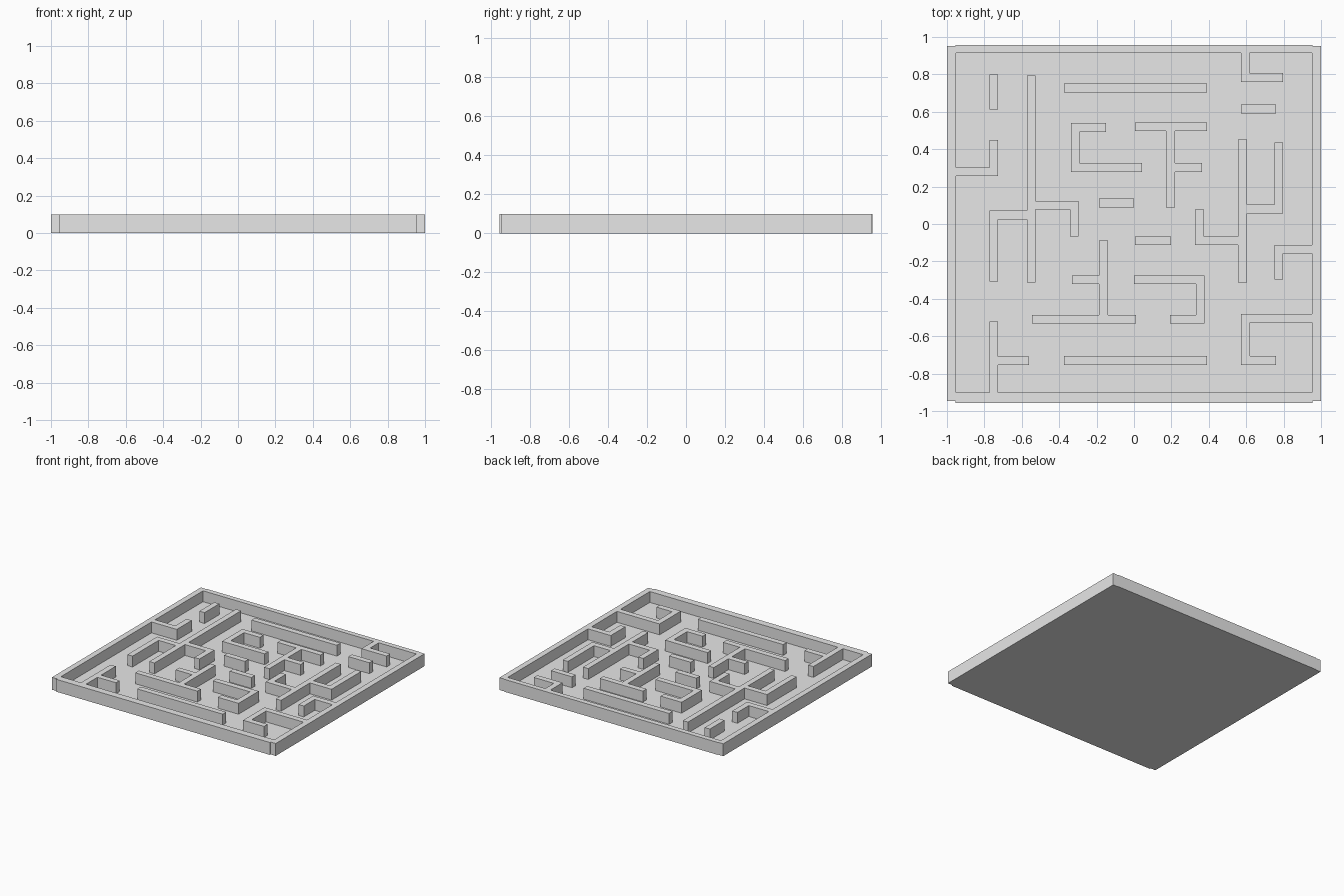
import bpy
import bmesh

cube = bpy.data.objects.get("Cube")
if cube:
    bpy.data.objects.remove(cube, do_unlink=True)

HALF = 0.023      # half the thickness of an inner wall
TOP = 0.1         # height of all walls
FLOOR = 0.012     # floor thickness

grey = bpy.data.materials.new("light grey")
grey.use_nodes = True
colour = (0.8, 0.8, 0.8, 1.0)
grey.diffuse_color = colour
grey.node_tree.nodes["Principled BSDF"].inputs["Base Color"].default_value = colour


def path_rects(path):
    """Turn an axis-aligned centre line into one rectangle per segment."""
    rects = []
    for (ax, ay), (bx, by) in zip(path, path[1:]):
        rects.append((min(ax, bx) - HALF, max(ax, bx) + HALF,
                      min(ay, by) - HALF, max(ay, by) + HALF))
    return rects


def solid(name, rects, bottom, top):
    """Merge overlapping rectangles into one outline and extrude it upward."""
    xs = sorted({round(x, 4) for r in rects for x in r[:2]})
    ys = sorted({round(y, 4) for r in rects for y in r[2:]})
    bm = bmesh.new()
    verts = {}

    def corner(x, y):
        if (x, y) not in verts:
            verts[x, y] = bm.verts.new((x, y, bottom))
        return verts[x, y]

    for xa, xb in zip(xs, xs[1:]):
        for ya, yb in zip(ys, ys[1:]):
            mx, my = (xa + xb) / 2, (ya + yb) / 2
            if any(r[0] < mx < r[1] and r[2] < my < r[3] for r in rects):
                bm.faces.new([corner(xa, ya), corner(xb, ya),
                              corner(xb, yb), corner(xa, yb)])
    raised = bmesh.ops.extrude_face_region(bm, geom=bm.faces[:],
                                           use_keep_orig=True)["geom"]
    for v in raised:
        if isinstance(v, bmesh.types.BMVert):
            v.co.z = top
    bmesh.ops.recalc_face_normals(bm, faces=bm.faces[:])
    bmesh.ops.dissolve_limit(bm, angle_limit=0.01, verts=bm.verts[:],
                             edges=bm.edges[:])
    bmesh.ops.recalc_face_normals(bm, faces=bm.faces[:])
    mesh = bpy.data.meshes.new(name)
    bm.to_mesh(mesh)
    bm.free()
    mesh.materials.append(grey)
    obj = bpy.data.objects.new(name, mesh)
    bpy.context.collection.objects.link(obj)
    return obj


def wall(name, *paths):
    """Free-standing inner wall, sunk a little into the floor."""
    solid(name, [r for p in paths for r in path_rects(p)], FLOOR / 2, TOP)


# Floor slab
solid("floor", [(-0.955, 0.955, -0.957, 0.957)], 0, FLOOR)

# Border walls with the branches that grow inward from them
border = [(-1, -0.953, -0.947, 0.953), (0.953, 1, -0.947, 0.953),
          (-0.955, 0.955, -0.957, -0.9), (-0.955, 0.955, 0.915, 0.957)]
branches = [
    [(-.97, .28), (-.75, .28), (-.75, .425)],
    [(.594, .93), (.594, .783), (.773, .783)],
    [(.97, -.134), (.773, -.134), (.773, -.274)],
    [(.97, -.503), (.596, -.503), (.596, -.73), (.737, -.73)],
    [(-.75, -.92), (-.75, -.545)],
    [(-.75, -.732), (-.584, -.732)],
]
solid("border_wall", border + [r for p in branches for r in path_rects(p)], 0, TOP)

# Straight inner walls
wall("left_short_wall", [(-.75, .777), (-.75, .635)])
wall("back_long_wall", [(-.35, .727), (.367, .727)])
wall("front_long_wall", [(-.35, -.73), (.367, -.73)])
wall("back_right_short_wall", [(.595, .615), (.737, .615)])
wall("centre_left_short_wall", [(-.164, .112), (-.023, .112)])
wall("centre_right_short_wall", [(.028, -.09), (.175, -.09)])

# Long side walls with hooked branches
wall("left_spine_wall",
     [(-.55, .77), (-.55, -.29)],
     [(-.55, .048), (-.75, .048), (-.75, -.285)],
     [(-.55, .1), (-.32, .1), (-.32, -.044)])
wall("right_spine_wall",
     [(.58, .429), (.58, -.29)],
     [(.58, .08), (.773, .08), (.773, .413)],
     [(.58, -.09), (.35, -.09), (.35, .055)])

# Bent walls around the centre
wall("back_bracket_wall",
     [(-.173, .516), (-.315, .516), (-.315, .302), (.02, .302)])
wall("back_branched_wall",
     [(.028, .52), (.367, .52)],
     [(.195, .52), (.195, .111)],
     [(.195, .302), (.341, .302)])
wall("front_branched_wall",
     [(-.163, -.111), (-.163, -.51)],
     [(-.163, -.298), (-.309, -.298)],
     [(-.522, -.51), (-.013, -.51)])
wall("front_bracket_wall",
     [(.023, -.298), (.355, -.298), (.355, -.51), (.216, -.51)])
